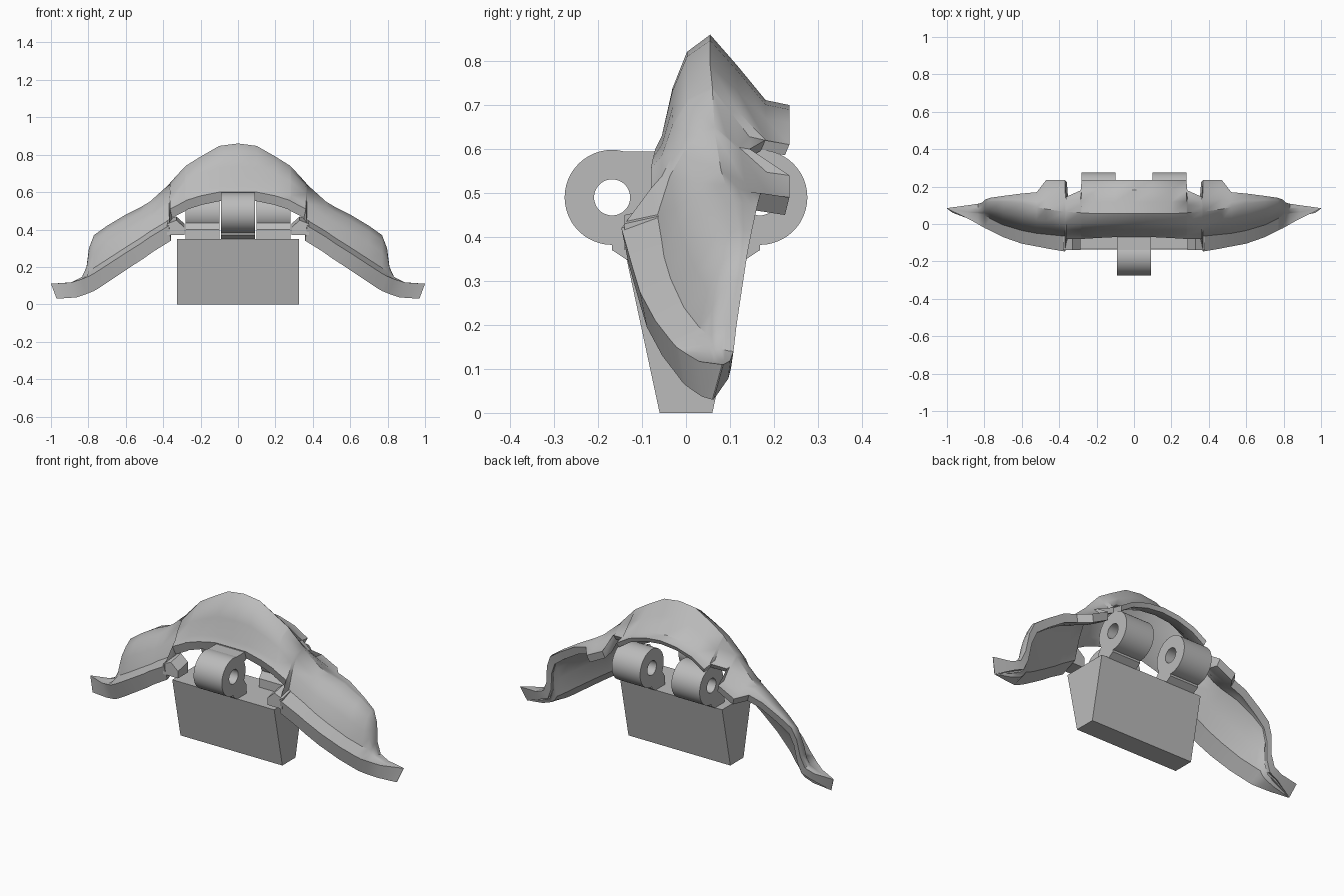
import bpy, bmesh, math
from mathutils import Vector

cube = bpy.data.objects.get("Cube")
if cube:
    bpy.data.objects.remove(cube)

grey = bpy.data.materials.new("plain grey")
grey.use_nodes = True
COLOR = (0.5, 0.5, 0.5, 1)
grey.diffuse_color = COLOR
for node in grey.node_tree.nodes:
    if node.type == 'BSDF_PRINCIPLED':
        node.inputs["Base Color"].default_value = COLOR


def finish(name, bm, smooth=None):
    """Turn a bmesh into a named object, smooth below the given angle."""
    bmesh.ops.remove_doubles(bm, verts=bm.verts, dist=0.0005)
    bmesh.ops.recalc_face_normals(bm, faces=bm.faces)
    mesh = bpy.data.meshes.new(name)
    bm.to_mesh(mesh)
    bm.free()
    obj = bpy.data.objects.new(name, mesh)
    bpy.context.collection.objects.link(obj)
    mesh.materials.append(grey)
    if smooth:
        bpy.ops.object.select_all(action='DESELECT')
        obj.select_set(True)
        bpy.context.view_layer.objects.active = obj
        bpy.ops.object.shade_smooth_by_angle(angle=math.radians(smooth))
    return obj


def loft(name, rings, smooth=None):
    """Join closed rings of points and cap both ends."""
    bm = bmesh.new()
    loops = [[bm.verts.new(p) for p in ring] for ring in rings]
    count = len(loops[0])
    for a, b in zip(loops, loops[1:]):
        for i in range(count):
            j = (i + 1) % count
            bm.faces.new((a[i], a[j], b[j], b[i]))
    bm.faces.new(loops[0])
    bm.faces.new(list(reversed(loops[-1])))
    return finish(name, bm, smooth)


def prism(name, profile, x0, x1):
    """Extrude a side profile of (y, z) points along x."""
    return loft(name, [[(x, y, z) for y, z in profile] for x in (x0, x1)])


def tube(name, x0, x1, y, z, outer, inner):
    """Hollow hinge barrel lying along x."""
    bm = bmesh.new()
    corners = [(x0, inner), (x0, outer), (x1, outer), (x1, inner)]
    verts = [bm.verts.new((x, y, z + r)) for x, r in corners]
    edges = [bm.edges.new((verts[i], verts[(i + 1) % 4])) for i in range(4)]
    bmesh.ops.spin(bm, geom=verts + edges, cent=(0, y, z), axis=(1, 0, 0),
                   angle=math.tau, steps=48)
    return finish(name, bm, 30)


# Curved shell: x, front y, front z, ledge y, peak z, peak y, back y, back z
SECTIONS = [
    (0, -.07, .6, -.055, .86, .055, .235, .7),
    (.1, -.07, .6, -.055, .847, .055, .235, .69),
    (.2, -.075, .58, -.055, .79, .055, .235, .66),
    (.28, -.08, .555, -.055, .74, .06, .235, .61),
    (.285, -.08, .55, -.055, .735, .06, .18, .62),
    (.363, -.08, .51, -.055, .65, .065, .145, .6),
    (.37, -.147, .42, -.065, .64, .065, .235, .54),
    (.47, -.13, .36, -.055, .55, .08, .235, .49),
    (.52, -.12, .325, -.05, .52, .09, .17, .5),
    (.6, -.105, .275, -.035, .48, .11, .163, .475),
    (.7, -.07, .21, -.005, .42, .12, .15, .415),
    (.77, -.035, .165, .03, .37, .12, .14, .365),
    (.797, -.022, .15, .045, .3, .11, .13, .3),
    (.81, -.015, .145, .05, .2, .09, .115, .2),
    (.835, 0, .135, .055, .145, .08, .108, .14),
    (.89, .03, .117, .06, .118, .08, .1, .118),
    (1, .082, .11, .083, .11, .084, .085, .11),
]
INNER = [(.016, -.08), (.03, -.07), (.035, -.05), (.03, -.05),
         (0, -.045), (-.02, -.04), (-.02, -.035), (-.01, -.04)]


def shell_ring(row, side):
    x, yf, zf, yl, zp, yp, yb, zb = row
    zl = zf + min(.03, (zp - zf) * .2)
    rise, run = zp - zl, yp - yl
    drop, back = zb - zp, yb - yp
    outer = [(yf, zf), (yl, zl),
             (yl + run * .22, zl + rise * .47),
             (yl + run * .52, zl + rise * .83), (yp, zp),
             (yp + back * .35, zp + drop * .45),
             (yp + back * .7, zp + drop * .93), (yb, zb)]
    # The lip is deep on the wings and thin over the centre arch.
    shrink = min(1, (yb - yf) / .18)
    deep = 1 if x > .365 else .6
    inner = [(y + dy * shrink, z + dz * deep)
             for (y, z), (dy, dz) in zip(outer, INNER)]
    if x == 1:
        inner = [(y - .022, z - .08) for y, z in outer]
    return ([Vector((side * x, y, z)) for y, z in outer]
            + [Vector((side * x * .97, y, z)) for y, z in reversed(inner)])


rings = [shell_ring(row, -1) for row in reversed(SECTIONS)]
rings += [shell_ring(row, 1) for row in SECTIONS[1:]]
loft("curved_shell", rings, 38)

# Tapered block, split lengthwise into two halves
for name, s in (("front_block", -1), ("back_block", 1)):
    prism(name, [(0, 0), (s * .06, 0), (s * .135, .35), (0, .35)], -.325, .325)

# Hinge barrels, each with a neck down to the block
HINGES = [("front_hinge", -.09, .09, -1),
          ("back_left_hinge", .1, .28, 1),
          ("back_right_hinge", -.28, -.1, 1)]
for name, x0, x1, s in HINGES:
    tube(name, x0, x1, s * .168, .49, .108, .041)
    prism(name + "_neck", [(s * y, z) for y, z in (
        (.168, .37), (.168, .395), (.12, .41), (.085, .45),
        (.05, .4), (.05, .345), (.13, .345))], x0, x1)

# Arm joining the front barrel to the shell
prism("front_hinge_arm", [(-.15, .594), (-.07, .594), (-.03, .64),
                          (-.01, .6), (-.07, .54), (-.11, .56)], -.09, .09)

# Small feet at the inner ends of the wings
for side, s in (("left", 1), ("right", -1)):
    rings = [[(s * x, y, z) for y, z in (
        (-.14, low), (-.14, high), (-.05, high + .02), (-.05, low))]
        for x, low, high in ((.285, .37, .41), (.33, .37, .45), (.38, .37, .43))]
    loft(side + "_foot", rings)
